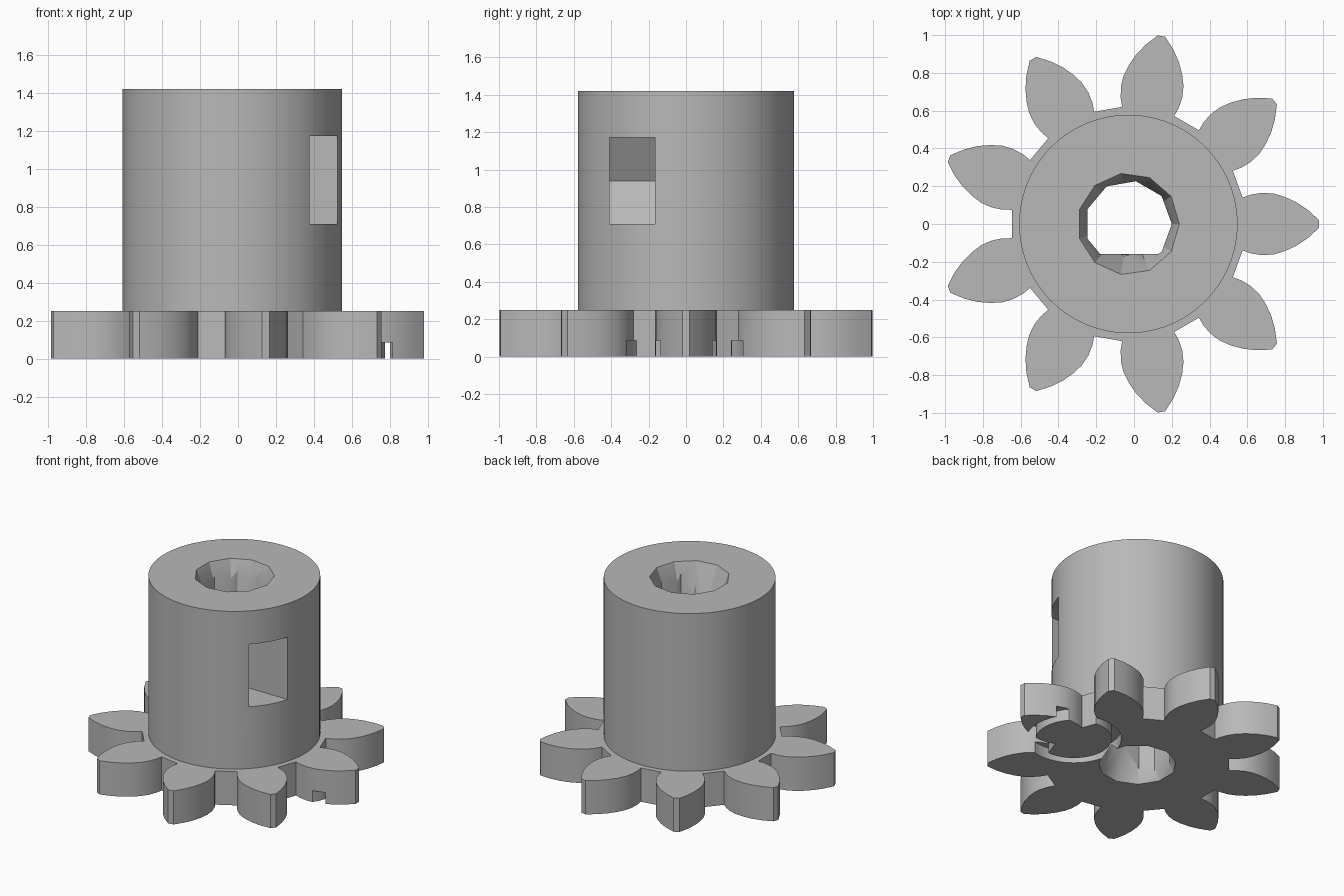
import bpy, bmesh, math
from math import cos, sin, radians, pi

CX = -0.03          # axis of the pinion
GEAR_TOP, TOP = 0.25, 1.42

if "Cube" in bpy.data.objects:
    bpy.data.objects.remove(bpy.data.objects["Cube"], do_unlink=True)

grey = bpy.data.materials.new("plain grey")
grey.use_nodes = True
colour = (0.48, 0.48, 0.48, 1)
grey.diffuse_color = colour
grey.node_tree.nodes["Principled BSDF"].inputs["Base Color"].default_value = colour


def ngon(sides, r):
    return [(r * cos(2 * pi * i / sides), r * sin(2 * pi * i / sides)) for i in range(sides)]


def loft(name, sections, x=CX, y=0):
    """Solid through equal-length outlines, given as (points, z) from low to high."""
    bm = bmesh.new()
    rings = [[bm.verts.new((px, py, z)) for px, py in pts] for pts, z in sections]
    n = len(rings[0])
    for low, high in zip(rings, rings[1:]):
        for i in range(n):
            j = (i + 1) % n
            bm.faces.new((low[i], low[j], high[j], high[i]))
    bm.faces.new(rings[0][::-1])
    bm.faces.new(rings[-1])
    bmesh.ops.recalc_face_normals(bm, faces=bm.faces)
    mesh = bpy.data.meshes.new(name)
    bm.to_mesh(mesh)
    bm.free()
    mesh.materials.append(grey)
    ob = bpy.data.objects.new(name, mesh)
    ob.location = (x, y, 0)
    bpy.context.collection.objects.link(ob)
    return ob


def prism(name, pts, z0, z1, **place):
    return loft(name, [(pts, z0), (pts, z1)], **place)


def cut(target, *cutters):
    bpy.context.view_layer.update()
    bpy.context.view_layer.objects.active = target
    for cutter in cutters:
        mod = target.modifiers.new("cut", 'BOOLEAN')
        mod.operation, mod.solver, mod.object = 'DIFFERENCE', 'EXACT', cutter
        bpy.ops.object.modifier_apply(modifier=mod.name)


# Gear: nine pointed teeth, each with a mirrored flank
flank = [(0.605, 0.14), (0.65, 0.156), (0.71, 0.165), (0.77, 0.161),
         (0.83, 0.143), (0.89, 0.115), (0.95, 0.075), (1.01, 0.02)]
tooth = [(x, -y) for x, y in flank] + flank[::-1]
outline = []
for i in range(9):
    a = radians(40 * i)
    outline += [(x * cos(a) - y * sin(a), x * sin(a) + y * cos(a)) for x, y in tooth]
gear = prism("gear", outline, 0, GEAR_TOP)

# Hub cylinder
hub = prism("hub", ngon(96, 0.578), GEAR_TOP, TOP)

# D-shaped shaft bore
bore_pts = [(0.23 * cos(radians(a)), 0.23 * sin(radians(a))) for a in range(-40, 201, 40)]
bore_pts += [(-0.148, -0.16), (0.155, -0.16)]
bore = prism("bore_cutter", bore_pts, -0.2, TOP + 0.2)

# Tapered bore mouths, top and bottom
wide, narrow = ngon(11, 0.31), ngon(11, 0.15)
top_mouth = loft("top_mouth_cutter", [(narrow, TOP - 0.3), (wide, TOP + 0.1)])
low_mouth = loft("low_mouth_cutter", [(wide, -0.1), (narrow, 0.24)])

# Nut slot: open on the left side, ending in a hexagon point
c, h, r = 0.94, 0.232, 0.268
slot_pts = [(-r, c), (-r / 2, c - h), (0.9, c - h), (0.9, c + h), (-r / 2, c + h)]
slot = prism("nut_slot_cutter", slot_pts, 0.165, 0.41)
slot.rotation_euler.x = pi / 2

# Ring groove under the gear
ring = prism("ring_cutter", ngon(64, 0.32), -0.1, 0.085, x=0.52, y=-0.01)
core = prism("core_cutter", ngon(64, 0.255), -0.2, 0.2, x=0.52, y=-0.01)

cut(ring, core)
cut(gear, bore, low_mouth, ring)
cut(hub, bore, top_mouth, slot)

for helper in (bore, top_mouth, low_mouth, slot, ring, core):
    bpy.data.objects.remove(helper, do_unlink=True)

# Smooth the round walls, keep the edges sharp
for ob in bpy.context.selected_objects:
    ob.select_set(False)
for ob in (gear, hub):
    ob.select_set(True)
bpy.context.view_layer.objects.active = hub
bpy.ops.object.shade_smooth_by_angle(angle=radians(30))
